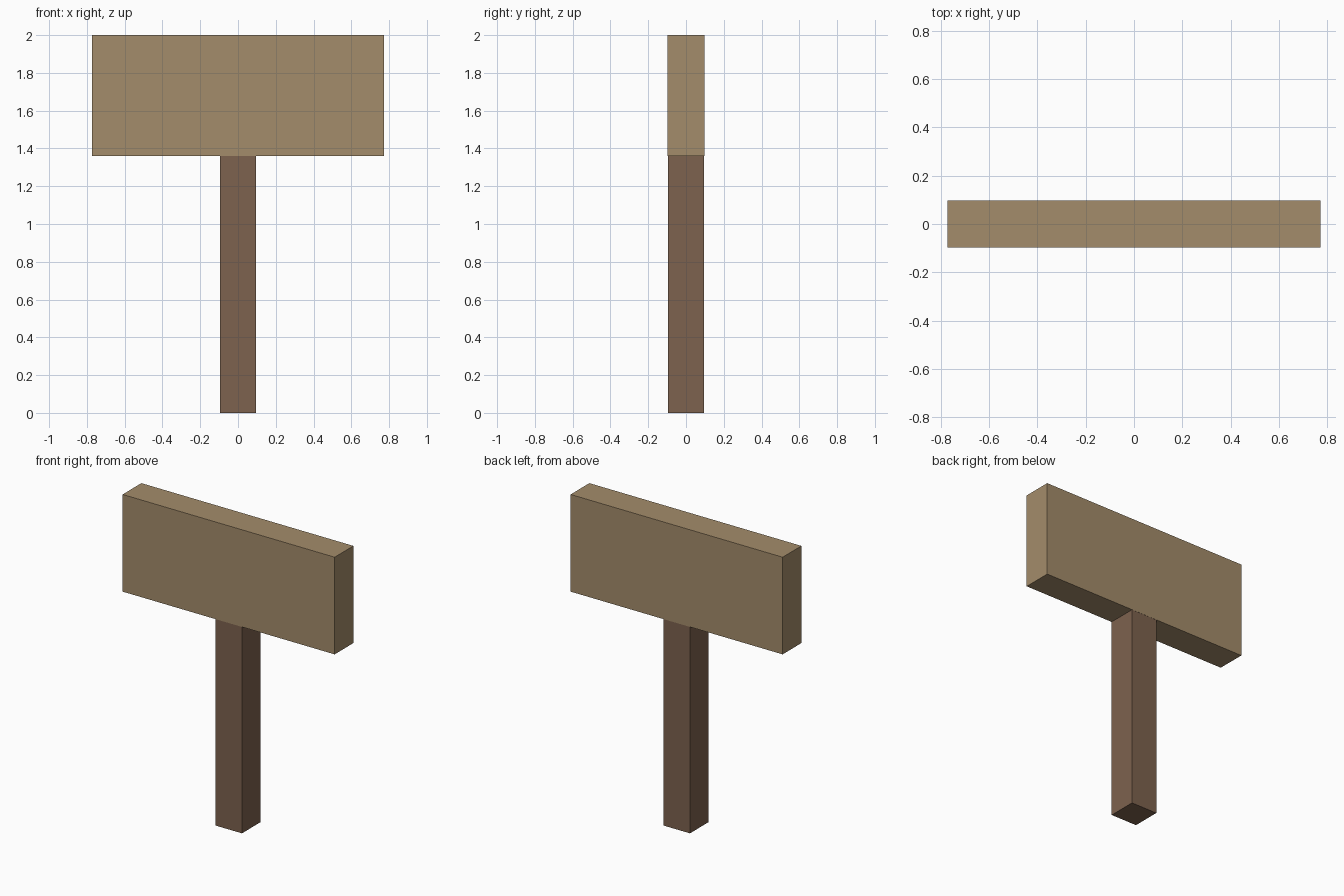
import bpy

cube = bpy.data.objects.get("Cube")
if cube:
    bpy.data.objects.remove(cube, do_unlink=True)


def make_material(name, rgb):
    mat = bpy.data.materials.new(name)
    mat.use_nodes = True
    colour = (*rgb, 1.0)
    mat.diffuse_color = colour
    mat.node_tree.nodes["Principled BSDF"].inputs["Base Color"].default_value = colour
    return mat


def make_box(name, width, depth, bottom, top, mat):
    bpy.ops.mesh.primitive_cube_add(size=1, location=(0, 0, (bottom + top) / 2))
    box = bpy.context.object
    box.name = name
    box.scale = (width, depth, top - bottom)
    bpy.ops.object.transform_apply(location=False, rotation=False, scale=True)
    box.data.materials.append(mat)
    return box


light_wood = make_material("light wood", (0.37, 0.262, 0.145))
dark_wood = make_material("dark wood", (0.205, 0.122, 0.077))

# Upright post, its top end buried a hair inside the board
make_box("post", 0.193, 0.193, 0.0, 1.81, dark_wood)

# Wide sign board
make_box("sign_board", 1.545, 0.195, 1.36, 2.0, light_wood)
